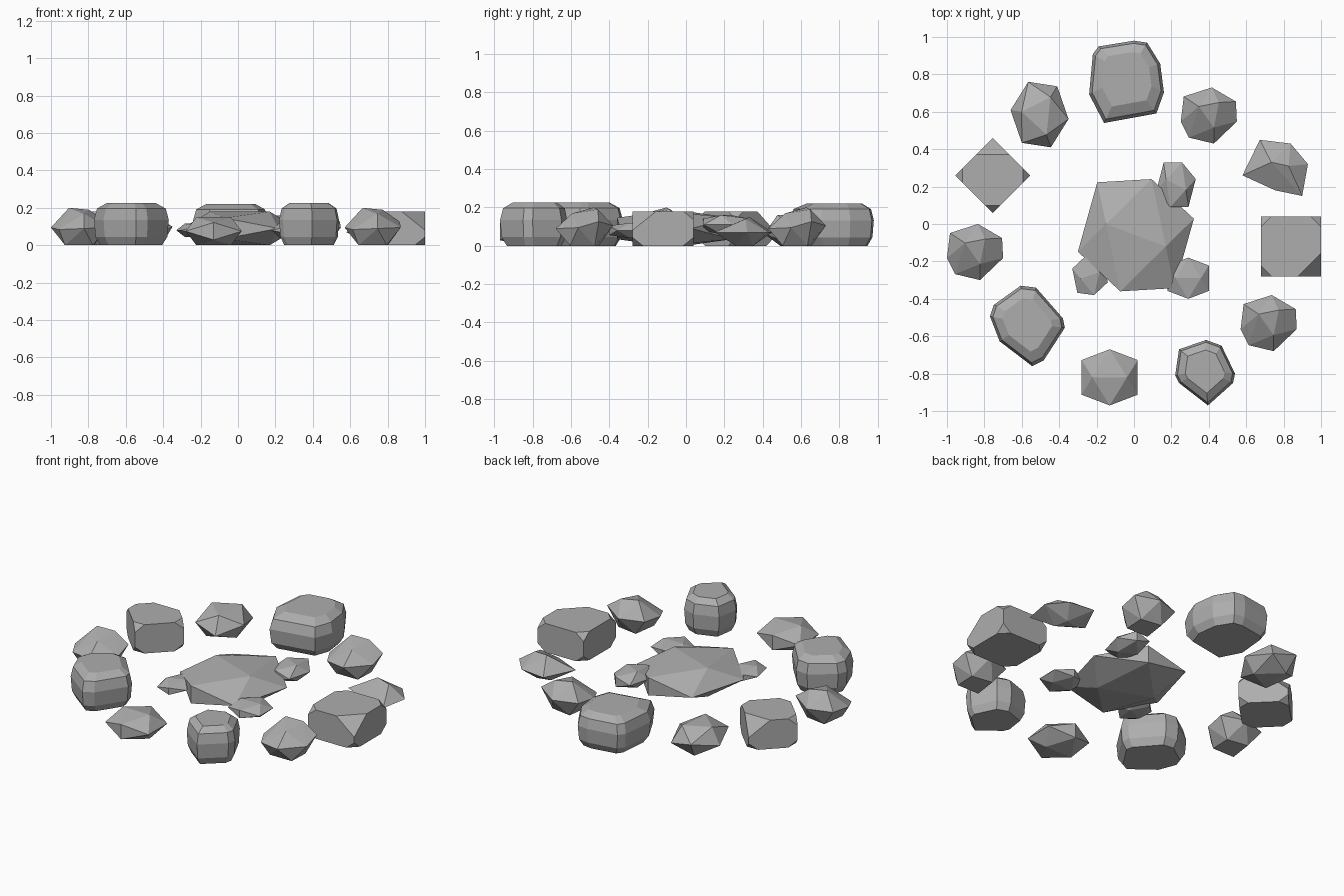
import bpy, bmesh, math
from mathutils import Vector, Matrix

cube = bpy.data.objects.get("Cube")
if cube:
    bpy.data.objects.remove(cube, do_unlink=True)

# One plain stone grey
stone = bpy.data.materials.new("stone_grey")
stone.use_nodes = True
grey = (0.42, 0.42, 0.42, 1)
stone.diffuse_color = grey
bsdf = next(n for n in stone.node_tree.nodes if n.type == 'BSDF_PRINCIPLED')
bsdf.inputs["Base Color"].default_value = grey
bsdf.inputs["Roughness"].default_value = 0.9


def hull(name, points):
    """Faceted convex stone around the given points."""
    bm = bmesh.new()
    for p in points:
        bm.verts.new(p)
    bmesh.ops.convex_hull(bm, input=bm.verts[:])
    loose = [v for v in bm.verts if not v.link_faces]
    bmesh.ops.delete(bm, geom=loose, context='VERTS')
    bmesh.ops.dissolve_limit(bm, angle_limit=math.radians(1), verts=bm.verts[:], edges=bm.edges[:])
    bmesh.ops.recalc_face_normals(bm, faces=bm.faces[:])
    mesh = bpy.data.meshes.new(name)
    bm.to_mesh(mesh)
    bm.free()
    mesh.materials.append(stone)
    obj = bpy.data.objects.new(name, mesh)
    bpy.context.collection.objects.link(obj)
    return obj


def fit(points, low, high):
    """Scale points into a box."""
    mn = [min(p[i] for p in points) for i in range(3)]
    mx = [max(p[i] for p in points) for i in range(3)]
    return [Vector([low[i] + (p[i] - mn[i]) / (mx[i] - mn[i]) * (high[i] - low[i])
                    for i in range(3)]) for p in points]


def icosahedron(turn=0, face_up=False):
    """Twelve corners, resting with an edge or a face on top."""
    g = (1 + math.sqrt(5)) / 2
    pts = []
    for a in (-1, 1):
        for b in (-g, g):
            pts += [Vector((b, a, 0)), Vector((0, b, a)), Vector((a, 0, b))]
    rot = Matrix.Rotation(math.radians(turn), 3, 'Z')
    if face_up:
        rot = rot @ Vector((1, 1, 1)).rotation_difference(Vector((0, 0, 1))).to_matrix()
    return [rot @ p for p in pts]


def boulder(name, outline, low, high):
    """Rounded block: the plan outline repeated at several heights."""
    n = len(outline)
    cx, cy = (sum(p[i] for p in outline) / n for i in (0, 1))
    levels = ((0, .82), (.2, .96), (.6, 1), (.87, .92), (1, .66))
    pts = [Vector((cx + (x - cx) * s, cy + (y - cy) * s, z))
           for z, s in levels for x, y in outline]
    hull(name, fit(pts, low, high))


def cut_block(name, x, y, size, turn):
    """Square block with clipped corners, one clipped deeper."""
    h, top = size / 2, 0.18
    rot = Matrix.Rotation(math.radians(turn), 3, 'Z')
    pts = []
    for sx in (-1, 1):
        for sy in (-1, 1):
            for sz in (0, 1):
                c = 0.125 if (sx, sy, sz) == (1, -1, 1) else 0.055
                d = c * 0.8
                for dx, dy, dz in ((c, 0, 0), (0, c, 0), (0, 0, d)):
                    pts.append(rot @ Vector((sx * (h - dx), sy * (h - dy),
                                             top - dz if sz else dz)) + Vector((x, y, 0)))
    hull(name, pts)


# Central flat stone and its three small companions
hull("centre_stone", fit(icosahedron(-18), (-.30, -.36, 0), (.32, .24, .18)))
hull("small_stone_back", fit(icosahedron(-20), (.12, .09, .06), (.33, .33, .16)))
hull("small_stone_right", fit(icosahedron(), (.18, -.40, .04), (.40, -.18, .12)))
hull("small_stone_left", fit(icosahedron(15), (-.33, -.38, .045), (-.14, -.17, .115)))

# Low pointed stones of the ring
hull("low_stone_front", fit(icosahedron(), (-.28, -.97, 0), (.02, -.67, .15)))
hull("low_stone_back", fit(icosahedron(30, True), (-.66, .41, 0), (-.35, .76, .16)))
rim = ((-8, 15), (8, 13), (17, 2), (14, -15), (0, -12), (-17, -4))
pts = [(x, y, 7) for x, y in rim]
pts += [(-2, 3, 15), (7, 1, 14), (-5, 3, 0), (5, -4, 0), (3, 5, 0)]
hull("low_stone_side", fit(pts, (.58, .15, 0), (.93, .45, .15)))

# Three matching many-sided stones
rim = ((3, 28, 20), (27, 14, 24), (28, -6, 18), (5, -28, 17),
       (-20, -22, 16), (-28, -6, 18), (-25, 19, 20))
caps = ((-10, 9, 38), (10, 13, 36), (5, -12, 32),
        (-14, -14, 0), (14, -14, 0), (15, 10, 0), (-10, 14, 0))
for name, x, y in (("round_stone_back", .25, .43),
                   ("round_stone_right", .57, -.68),
                   ("round_stone_left", -1, -.30)):
    hull(name, fit(rim + caps, (x, y, 0), (x + .3, y + .3, .2)))

# Three rounded boulders
boulder("boulder_back", ((-19, 95), (0, 98), (7, 97), (14, 86), (16, 71),
                         (12, 60), (-16, 55), (-24, 70), (-22, 91)),
        (-.24, .54, 0), (.16, .98, .22))
boulder("boulder_left", ((-60, -34), (-52, -35), (-38, -51), (-37, -56), (-48, -73),
                         (-54, -76), (-71, -63), (-76, -50), (-74, -44)),
        (-.77, -.76, 0), (-.37, -.33, .225))
boulder("boulder_front", ((38, -62), (46, -65), (53, -80), (52, -85),
                          (39, -97), (24, -85), (22, -81), (24, -67)),
        (.22, -.97, 0), (.54, -.62, .225))

# Two clipped blocks
cut_block("block_right", .84, -.12, .32, 0)
cut_block("block_left", -.755, .26, .283, 135)
